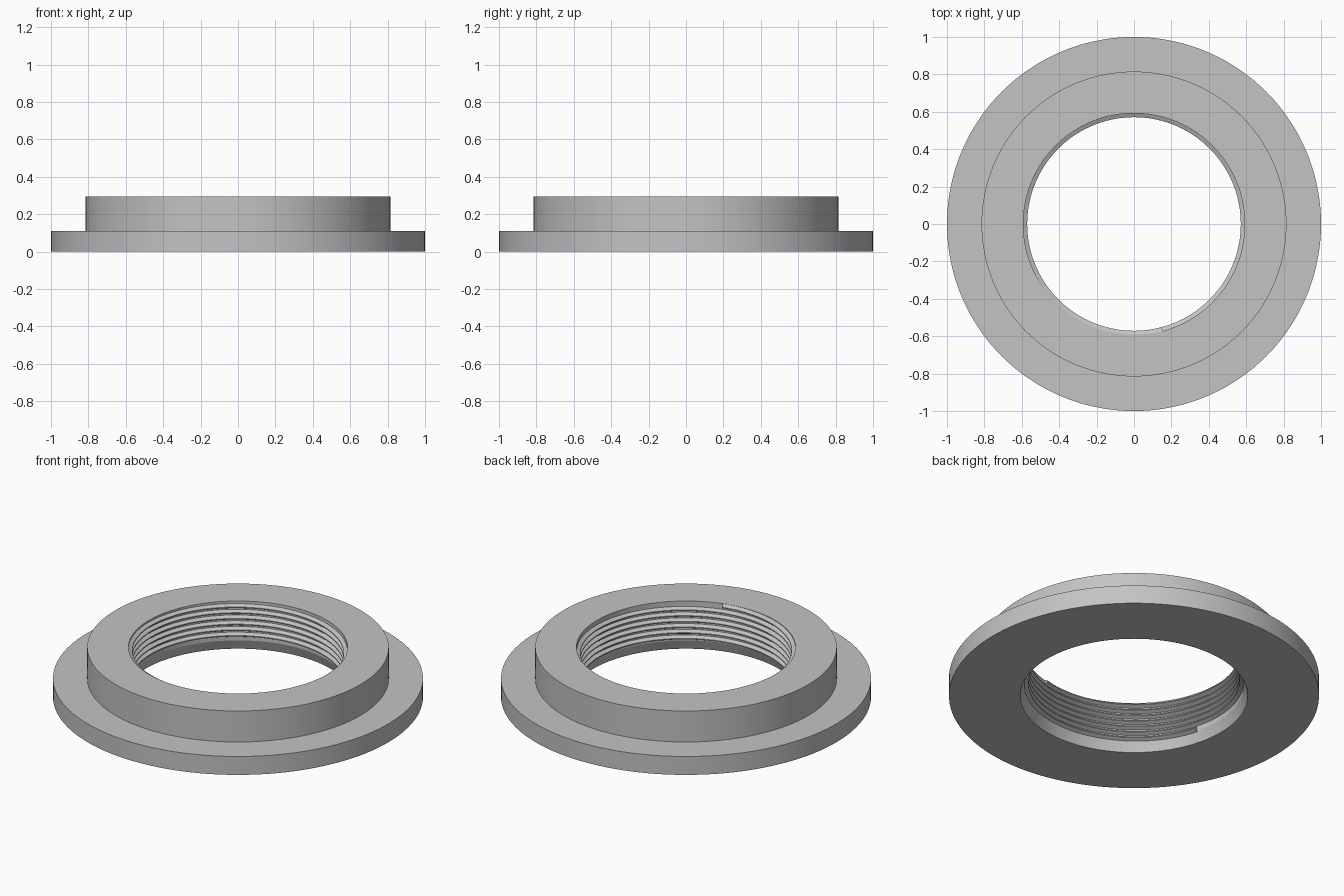
import bpy
import bmesh
from math import cos, sin, pi, radians

if "Cube" in bpy.data.objects:
    bpy.data.objects.remove(bpy.data.objects["Cube"], do_unlink=True)

SEGMENTS = 144
BORE = 0.592      # root radius of the thread
CREST = 0.571     # inner radius of the thread
HEIGHT = 0.295

grey = bpy.data.materials.new("plain grey")
grey.use_nodes = True
colour = (0.55, 0.55, 0.55, 1)
grey.diffuse_color = colour
grey.node_tree.nodes["Principled BSDF"].inputs["Base Color"].default_value = colour


def loft(name, sections, closed):
    """Join a row of closed cross-sections into one solid."""
    bm = bmesh.new()
    rings = [[bm.verts.new(p) for p in section] for section in sections]
    pairs = list(zip(rings, rings[1:]))
    if closed:
        pairs.append((rings[-1], rings[0]))
    else:
        bm.faces.new(rings[0])
        bm.faces.new(rings[-1])
    for a, b in pairs:
        for i in range(len(a)):
            j = (i + 1) % len(a)
            bm.faces.new((a[i], a[j], b[j], b[i]))
    bmesh.ops.recalc_face_normals(bm, faces=bm.faces)
    mesh = bpy.data.meshes.new(name)
    bm.to_mesh(mesh)
    bm.free()
    mesh.materials.append(grey)
    obj = bpy.data.objects.new(name, mesh)
    bpy.context.collection.objects.link(obj)
    bpy.ops.object.select_all(action='DESELECT')
    obj.select_set(True)
    bpy.context.view_layer.objects.active = obj
    bpy.ops.object.shade_smooth_by_angle(angle=radians(20))
    return obj


def turned(profile, angle, lift=0):
    """Place a (radius, height) profile at an angle round the z axis."""
    return [(r * cos(angle), r * sin(angle), z + lift) for r, z in profile]


# Flanged ring with a stepped hub and a tapered lead-in under the bore
body = [(0.615, 0), (1, 0), (1, 0.11), (0.815, 0.11),
        (0.815, HEIGHT), (BORE, HEIGHT), (BORE, 0.06)]
loft("flanged_ring",
     [turned(body, 2 * pi * i / SEGMENTS) for i in range(SEGMENTS)], True)

# Right-handed internal thread, ending flush with the top face
PITCH = 0.034
TURNS = 6.25
END_ANGLE = radians(285)
END_HEIGHT = 0.281
ridge = [(BORE + 0.004, -0.0135), (BORE, -0.0135), (CREST, -0.003),
         (CREST, 0.003), (BORE, 0.0135), (BORE + 0.004, 0.0135)]
steps = int(TURNS * SEGMENTS)
sections = []
for i in range(steps + 1):
    back = TURNS - i / SEGMENTS
    sections.append(turned(ridge, END_ANGLE - 2 * pi * back,
                           END_HEIGHT - PITCH * back))
loft("internal_thread", sections, False)
